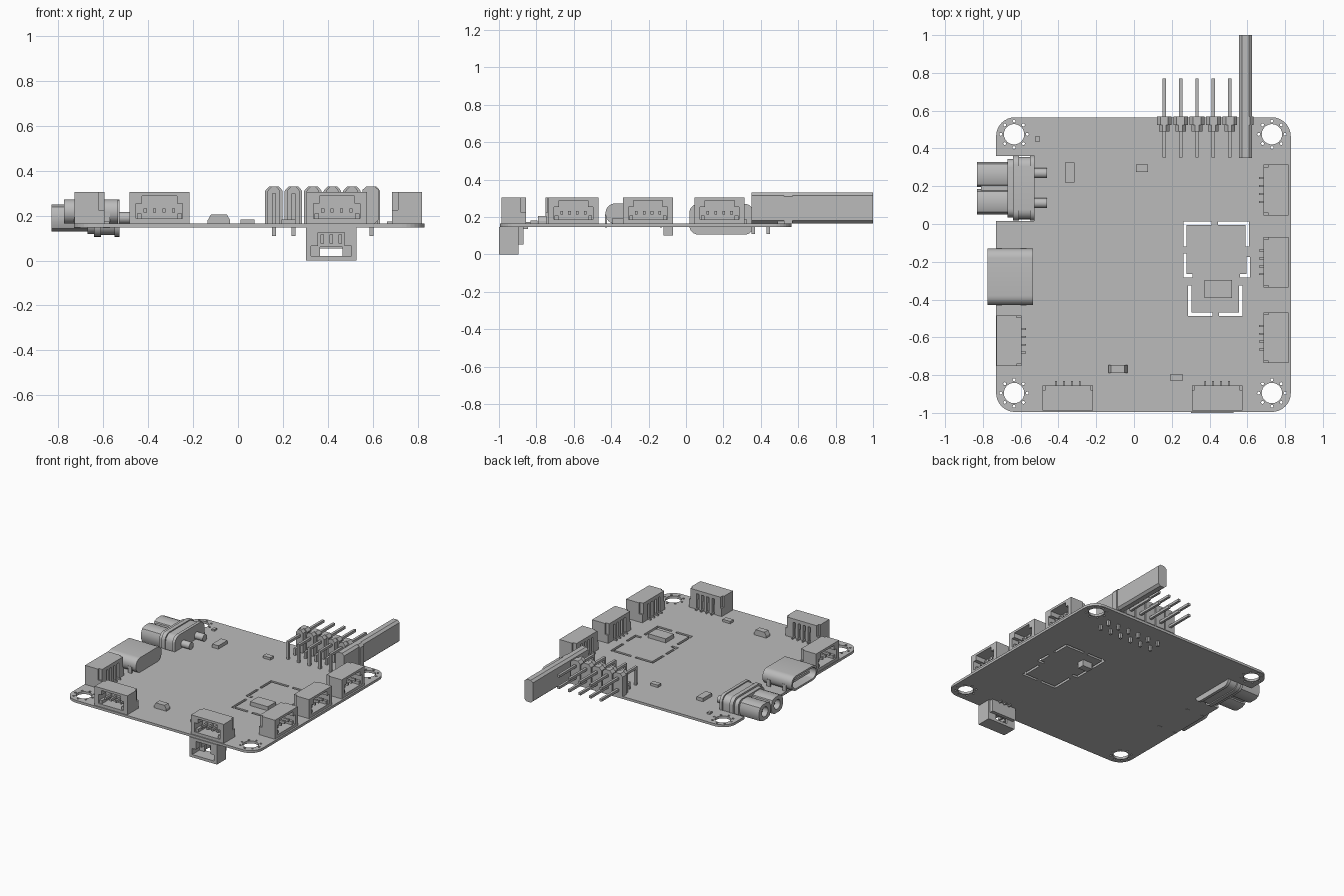
import bpy, bmesh
from math import pi, sin, cos, radians
from mathutils import Matrix, Vector

if "Cube" in bpy.data.objects:
    bpy.data.objects.remove(bpy.data.objects["Cube"])

grey = bpy.data.materials.new("plain grey")
grey.use_nodes = True
grey.diffuse_color = (0.5, 0.5, 0.5, 1)
grey.node_tree.nodes["Principled BSDF"].inputs["Base Color"].default_value = (0.5, 0.5, 0.5, 1)

BOTTOM, TOP = 0.146, 0.164          # faces of the board
UPRIGHT = Matrix.Rotation(pi / 2, 4, "X")   # profile (u, v) -> (x, z)


# ---------- outline helpers ----------
def rect(cx, cy, w, h):
    return [(cx + a * w / 2, cy + b * h / 2) for a, b in ((-1, -1), (1, -1), (1, 1), (-1, 1))]


def round_rect(cx, cy, w, h, r, steps=6):
    pts = []
    for q, (a, b) in enumerate(((1, 1), (-1, 1), (-1, -1), (1, -1))):
        for i in range(steps + 1):
            t = (q + i / steps) * pi / 2
            pts.append((cx + a * (w / 2 - r) + r * cos(t), cy + b * (h / 2 - r) + r * sin(t)))
    return pts


def circle(cx, cy, r, n=24):
    return [(cx + r * cos(2 * pi * i / n), cy + r * sin(2 * pi * i / n)) for i in range(n)]


def corner_slot(cx, cy, dx, dy, h=0.009):
    a, b = (h if dx > 0 else -h), (h if dy > 0 else -h)
    pts = [(-a, -b), (dx, -b), (dx, b), (a, b), (a, dy), (-a, dy)]
    return [(cx + x, cy + y) for x, y in pts]


# ---------- solid helpers: each adds to a bmesh ----------
def prism(bm, loops, start, depth, upright=True):
    """Fill the outline (later loops are holes) and extrude it.
    Upright profiles run along +y from start, flat ones along +z."""
    part = bmesh.new()
    edges = []
    for pts in loops:
        vs = [part.verts.new((x, y, 0)) for x, y in pts]
        edges += [part.edges.new((vs[i - 1], vs[i])) for i in range(len(vs))]
    bmesh.ops.triangle_fill(part, edges=edges, use_beauty=True, normal=(0, 0, 1))
    out = bmesh.ops.extrude_face_region(part, geom=part.faces[:])
    step = -depth if upright else depth
    bmesh.ops.translate(part, vec=(0, 0, step),
                        verts=[g for g in out["geom"] if isinstance(g, bmesh.types.BMVert)])
    bmesh.ops.recalc_face_normals(part, faces=part.faces[:])
    bmesh.ops.transform(part, verts=part.verts[:],
                        matrix=Matrix.Translation((0, start, 0)) @ UPRIGHT if upright
                        else Matrix.Translation((0, 0, start)))
    mesh = bpy.data.meshes.new("piece")
    part.to_mesh(mesh)
    part.free()
    bm.from_mesh(mesh)
    bpy.data.meshes.remove(mesh)


def box(bm, x0, x1, y0, y1, z0, z1):
    size = Vector((x1 - x0, y1 - y0, z1 - z0))
    mid = Vector((x0 + x1, y0 + y1, z0 + z1)) / 2
    bmesh.ops.create_cube(bm, size=1, matrix=Matrix.Translation(mid) @ Matrix.Diagonal(size).to_4x4())


def finish(bm, name, loc=(0, 0, 0), angle=0, smooth=False):
    mesh = bpy.data.meshes.new(name)
    bm.to_mesh(mesh)
    bm.free()
    mesh.materials.append(grey)
    ob = bpy.data.objects.new(name, mesh)
    ob.location = loc
    ob.rotation_euler.z = radians(angle)
    bpy.context.collection.objects.link(ob)
    if smooth:
        bpy.ops.object.select_all(action="DESELECT")
        ob.select_set(True)
        bpy.context.view_layer.objects.active = ob
        bpy.ops.object.shade_smooth_by_angle(angle=radians(35))
    return ob


# ---------- circuit board ----------
edge = round_rect(0.05, -0.215, 1.56, 1.56, 0.1, 8)
split = next(i for i, p in enumerate(edge) if p[0] < -0.72 and p[1] < 0) 
notch = [(-0.73, 0.36), (-0.53, 0.36), (-0.53, 0.015), (-0.73, 0.015)]
loops = [edge[:split] + notch + edge[split:]]
for hx in (-0.635, 0.73):
    for hy in (-0.895, 0.475):
        loops.append(circle(hx, hy, 0.054))
        loops += [circle(x, y, 0.008, 8) for x, y in circle(hx, hy, 0.07, 8)]
# broken slot around the sensor patch
for s in ((0.27, 0.005, 0.14, -0.125), (0.6, 0.005, -0.155, -0.125),
          (0.27, -0.275, 0.04, 0.12), (0.605, -0.275, -0.045, 0.1),
          (0.295, -0.478, 0.12, 0.153), (0.565, -0.478, -0.115, 0.153)):
    loops.append(corner_slot(*s))
bm = bmesh.new()
prism(bm, loops, BOTTOM, TOP - BOTTOM, upright=False)
finish(bm, "circuit_board")


# ---------- cable sockets: open towards local -y ----------
def socket(name, x, y, angle):
    bm = bmesh.new()
    w, h = 0.134, 0.141
    hole = [(-0.104, 0.022), (0.104, 0.022), (0.104, 0.09), (0.078, 0.09),
            (0.078, 0.124), (-0.078, 0.124), (-0.078, 0.09), (-0.104, 0.09)]
    prism(bm, [rect(0, h / 2, 2 * w, h), hole], 0, 0.09)
    box(bm, -w, w, 0.09, 0.105, 0, h)
    # rear comb with a slot for each contact
    comb = [(-w, 0), (-w, 0.06), (-w + 0.012, 0.06), (-w + 0.012, h)]
    comb += [(-u, v) for u, v in reversed(comb)]
    for u in (0.063, 0.021, -0.021, -0.063):
        comb += [(u + 0.01, 0), (u + 0.01, 0.115), (u - 0.01, 0.115), (u - 0.01, 0)]
        box(bm, u - 0.005, u + 0.005, 0.1, 0.155, 0, 0.01)
        box(bm, u - 0.005, u + 0.005, 0.1, 0.122, 0.01, 0.07)
        box(bm, u - 0.007, u + 0.007, 0.025, 0.095, 0.05, 0.068)
    prism(bm, [comb], 0.105, 0.027)
    for s in (-1, 1):       # side latches in the mouth
        box(bm, s * 0.09 - 0.01, s * 0.09 + 0.01, 0.01, 0.095, 0.022, 0.045)
    finish(bm, name, (x, y, TOP), angle)


for i, cx in enumerate((-0.35, 0.44)):
    socket(f"front_socket_{i + 1}", cx, -0.987, 0)
for i, cy in enumerate((0.18, -0.203, -0.602)):
    socket(f"side_socket_{i + 1}", 0.818, cy, 90)
socket("left_edge_socket", -0.727, -0.618, -90)

# ---------- socket under the board ----------
bm = bmesh.new()
hole = [(-0.09, 0.02), (0.09, 0.02), (0.09, 0.065), (0.06, 0.065),
        (0.06, 0.125), (-0.06, 0.125), (-0.06, 0.065), (-0.09, 0.065)]
prism(bm, [rect(0, 0.073, 0.226, 0.146), hole], 0, 0.085)
prism(bm, [rect(0, 0.073, 0.226, 0.146), rect(0, 0.04, 0.1, 0.04)], 0.085, 0.02)
prism(bm, [rect(0, 0.1, 0.2, 0.092)], 0.105, 0.025)
for u in (-0.04, 0, 0.04):
    box(bm, u - 0.007, u + 0.007, 0.03, 0.09, 0.075, 0.115)
    box(bm, u - 0.005, u + 0.005, 0.13, 0.155, 0.136, 0.146)
finish(bm, "underside_socket", (0.415, -1, 0))

# ---------- power plug in the board notch ----------
bm = bmesh.new()
for u in (-0.072, 0.072):
    prism(bm, [round_rect(u, 0.19, 0.134, 0.12, 0.04, 2), circle(u, 0.19, 0.036, 16)], 0, 0.17)
    prism(bm, [circle(u, 0.19, 0.018, 12)], 0.03, 0.15)
    prism(bm, [circle(u * 1.1, 0.19, 0.026, 16)], 0.29, 0.08)
box(bm, -0.03, 0.03, 0.02, 0.2, 0.15, 0.23)
prism(bm, [round_rect(0, 0.188, 0.345, 0.165, 0.05)], 0.19, 0.03)
prism(bm, [round_rect(0, 0.188, 0.31, 0.14, 0.045)], 0.16, 0.12)
prism(bm, [round_rect(0, 0.188, 0.345, 0.165, 0.05)], 0.28, 0.022)
prism(bm, [round_rect(0, 0.188, 0.33, 0.15, 0.05)], 0.22, 0.06)
finish(bm, "power_plug", (-0.83, 0.19, 0), -90, True)

# ---------- data port ----------
bm = bmesh.new()
shell = round_rect(0, 0.054, 0.3, 0.108, 0.05)
prism(bm, [shell, round_rect(0, 0.054, 0.27, 0.08, 0.038)], 0, 0.2)
prism(bm, [shell], 0.2, 0.04)
box(bm, -0.1, 0.1, 0.03, 0.2, 0.045, 0.063)
for s in (-1, 1):
    for d in (0.06, 0.19):
        box(bm, s * 0.147 - 0.005, s * 0.147 + 0.005, d - 0.015, d + 0.015, -0.02, 0.05)
finish(bm, "data_port", (-0.775, -0.28, TOP), -90, True)

# ---------- angled pin header ----------
blocks, pins = bmesh.new(), bmesh.new()
for i in range(6):
    x = 0.16 + 0.0868 * i
    for y0, d, w in ((0.525, 0.045, 0.078), (0.49, 0.035, 0.056)):
        shape = [(x - w / 2, TOP), (x + w / 2, TOP), (x + w / 2, 0.31), (x + w / 2 - 0.018, 0.33),
                 (x - w / 2 + 0.018, 0.33), (x - w / 2, 0.31)]
        prism(blocks, [shape], y0, d)
    for bend, z in ((0.44, 0.205), (0.36, 0.29)):
        box(pins, x - 0.009, x + 0.009, bend - 0.009, 0.77, z - 0.009, z + 0.009)
        box(pins, x - 0.009, x + 0.009, bend - 0.009, bend + 0.009, 0.108, z)
finish(blocks, "header_blocks")
finish(pins, "header_pins")

# ---------- long chamfered bar beside the pins ----------
bm = bmesh.new()
bar = [(-0.035, 0.18), (-0.018, 0.165), (0.018, 0.165), (0.035, 0.18),
       (0.035, 0.315), (0.018, 0.33), (-0.018, 0.33), (-0.035, 0.315)]
prism(bm, [bar], 0.35, 0.65)
finish(bm, "header_bar", (0.59, 0, 0))

# ---------- small surface parts: centre, size, height ----------
for i, (x, y, w, d, h) in enumerate((
        (-0.34, 0.272, 0.052, 0.105, 0.025), (0.042, 0.295, 0.062, 0.038, 0.018),
        (-0.51, 0.45, 0.022, 0.03, 0.012), (0.447, -0.345, 0.145, 0.095, 0.03),
        (0.225, -0.813, 0.062, 0.038, 0.018))):
    bm = bmesh.new()
    box(bm, x - w / 2, x + w / 2, y - d / 2, y + d / 2, TOP, TOP + h)
    finish(bm, f"chip_{i + 1}")

bm = bmesh.new()
prism(bm, [[(-0.05, 0), (0.05, 0), (0.05, 0.015), (0.036, 0.04), (-0.036, 0.04), (-0.05, 0.015)]], -0.022, 0.044)
finish(bm, "push_button", (-0.085, -0.768, TOP))

bm = bmesh.new()
box(bm, 0.31, 0.39, -0.12, -0.07, 0.1, BOTTOM)
finish(bm, "underside_sensor")
